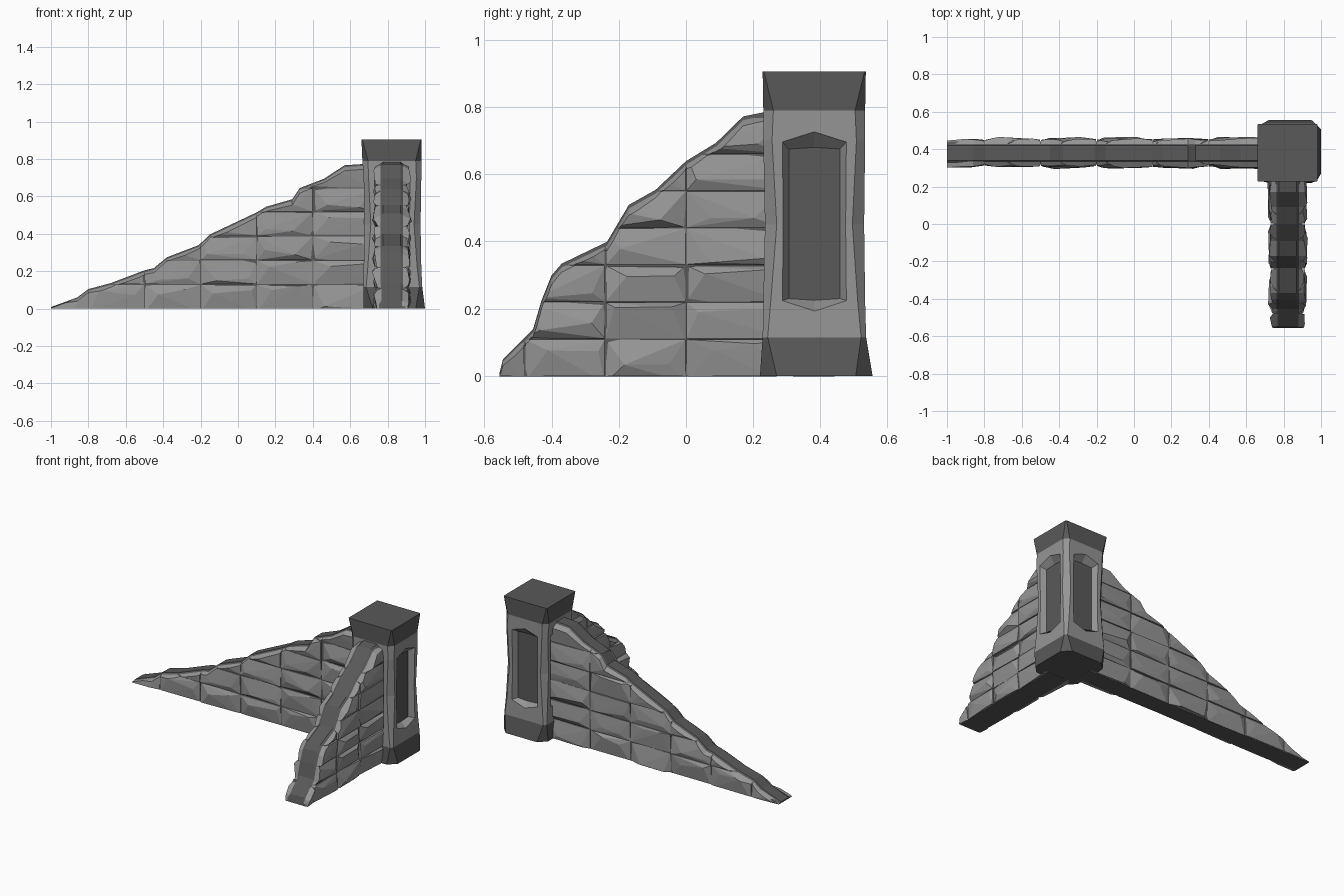
import bpy, bmesh, random
from mathutils import Vector

if "Cube" in bpy.data.objects:
    bpy.data.objects.remove(bpy.data.objects["Cube"])

random.seed(7)


def material(name, v):
    m = bpy.data.materials.new(name)
    m.diffuse_color = (v, v, v, 1)
    m.use_nodes = True
    m.node_tree.nodes["Principled BSDF"].inputs["Base Color"].default_value = m.diffuse_color
    return m


STONE, DARK = material("stone", 0.3), material("dark_stone", 0.1)


def make_object(name, bm, mats=()):
    bmesh.ops.recalc_face_normals(bm, faces=bm.faces)
    mesh = bpy.data.meshes.new(name)
    bm.to_mesh(mesh)
    bm.free()
    for m in mats:
        mesh.materials.append(m)
    ob = bpy.data.objects.new(name, mesh)
    bpy.context.collection.objects.link(ob)
    return ob


def loft(bm, rings):
    """Skin equal-length rings of points and cap both ends."""
    rows = [[bm.verts.new(p) for p in r] for r in rings]
    n = len(rows[0])
    for a, b in zip(rows, rows[1:]):
        for i in range(n):
            j = (i + 1) % n
            bm.faces.new((a[i], a[j], b[j], b[i]))
    bm.faces.new(rows[0][::-1])
    bm.faces.new(rows[-1])


def boolean(ob, cutter, operation):
    mod = ob.modifiers.new("cut", 'BOOLEAN')
    mod.object, mod.operation, mod.solver = cutter, operation, 'EXACT'
    dg = bpy.context.evaluated_depsgraph_get()
    mesh = bpy.data.meshes.new_from_object(ob.evaluated_get(dg))
    ob.modifiers.clear()
    ob.data = mesh
    bpy.data.objects.remove(cutter)


def ridge(profile, place, top, half, drop, lift=0.0):
    """Solid under a rising profile, flat on top with sloping shoulders."""
    bm = bmesh.new()
    rings = []
    for s, z in profile:
        c = min(drop, z * 0.7)
        rings.append([place(s, t, h) for t, h in (
            (-half, -lift / 4), (-half, z - c), (-top, z + lift),
            (top, z + lift), (half, z - c), (half, -lift / 4))])
    loft(bm, rings)
    return bm


def brick(bm, s0, s1, z0, z1, half, place):
    """Rough hewn block: a hull with uneven corners and chiselled ridges."""
    g = 0.002
    s0, s1, z0, z1 = s0 + g, s1 - g, z0 + g, z1 - g
    pts = []
    for side in (-1, 1):
        for s in (s0, s1):
            for z in (z0, z1):
                pts.append((s, side * half * random.uniform(0.8, 1.03), z))
        v = random.choice((0.15, 0.3, 0.75, 0.85))
        for u in (random.uniform(0.08, 0.3), random.uniform(0.65, 0.92)):
            pts.append((s0 + (s1 - s0) * u, side * half * random.uniform(1.02, 1.2),
                        z0 + (z1 - z0) * min(0.95, max(0.05, v + random.uniform(-0.15, 0.15)))))
    verts = [bm.verts.new(place(*p)) for p in pts]
    bmesh.ops.convex_hull(bm, input=verts)


def wall(name, profile, joints, course, half, top, place):
    make_object(name + "_core", ridge(profile, place, top, half * 0.85, 0.02, 0.004), [DARK])
    bm = bmesh.new()
    peak = profile[-1][1]
    row = 0
    while row * course < peak:
        z0 = row * course if row else -0.02
        for s0, s1 in zip(joints, joints[1:]):
            if max(z for s, z in profile if s <= s1 + 0.15) > z0:
                brick(bm, s0, s1, z0, (row + 1) * course, half, place)
        row += 1
    bricks = make_object(name + "_bricks", bm, [STONE])
    envelope = make_object("envelope", ridge(profile, place, top, half * 1.6, 0.05), [STONE])
    boolean(bricks, envelope, 'INTERSECT')


# long sloping wall running to the left
wall("long_wall",
     [(-1, .004), (-.86, .055), (-.8, .1), (-.68, .132), (-.5, .2), (-.45, .212),
      (-.38, .27), (-.21, .335), (-.15, .392), (.1, .51), (.15, .54), (.29, .58),
      (.33, .64), (.46, .69), (.57, .762), (.72, .772)],
     [-1.03, -.8, -.5, -.2, .1, .4, .74], .129, .072, .04,
     lambda s, t, z: Vector((s, .38 + t, z)))

# short steep wall running to the front
wall("short_wall",
     [(-.555, .004), (-.545, .045), (-.455, .135), (-.43, .22), (-.4, .295),
      (-.37, .33), (-.235, .395), (-.17, .505), (-.09, .55), (0, .635),
      (.09, .69), (.17, .768), (.27, .788)],
     [-.58, -.48, -.24, 0, .29], .11, .09, .047,
     lambda s, t, z: Vector((.822 + t, s, z)))


# corner pillar: flared base, lightly chamfered shaft and square cap
def octagon(x0, x1, y0, y1, c, z):
    return [(x0 + c, y0, z), (x1 - c, y0, z), (x1, y0 + c, z), (x1, y1 - c, z),
            (x1 - c, y1, z), (x0 + c, y1, z), (x0, y1 - c, z), (x0, y0 + c, z)]


bm = bmesh.new()
loft(bm, [octagon(.67, 1.0, .22, .555, .05, 0),
          octagon(.67, .985, .228, .536, .015, .115),
          octagon(.672, .98, .23, .533, .022, .22),
          octagon(.675, .976, .235, .53, .035, .45),
          octagon(.672, .98, .23, .533, .026, .7),
          octagon(.665, .98, .23, .533, .03, .79),
          octagon(.66, .982, .228, .535, .004, .905)])
pillar = make_object("pillar", bm, [STONE, DARK])

# sunken panel on each side of the pillar
centre = Vector((.825, .382, 0))
for nx, ny, reach in ((1, 0, .153), (-1, 0, .152), (0, 1, .15), (0, -1, .15)):
    n, side = Vector((nx, ny, 0)), Vector((-ny, nx, 0))

    def panel(half, low, high, tip, depth):
        pts = ((-half, low), (0, low - tip), (half, low),
               (half, high), (0, high + tip), (-half, high))
        return [centre + n * (reach + depth) + side * u + Vector((0, 0, z)) for u, z in pts]

    bm = bmesh.new()
    loft(bm, [panel(.076, .23, .675, .005, -.035),
              panel(.094, .225, .695, .03, 0),
              panel(.106, .213, .707, .03, .02)])
    boolean(pillar, make_object("panel_cutter", bm, [STONE]), 'DIFFERENCE')

# darker stone on the cap, the base and the panel backs
for p in pillar.data.polygons:
    d = p.center - centre
    sunken = max(abs(d.x), abs(d.y)) < .126
    p.material_index = int(p.center.z > .8 or p.center.z < .11 or sunken)
